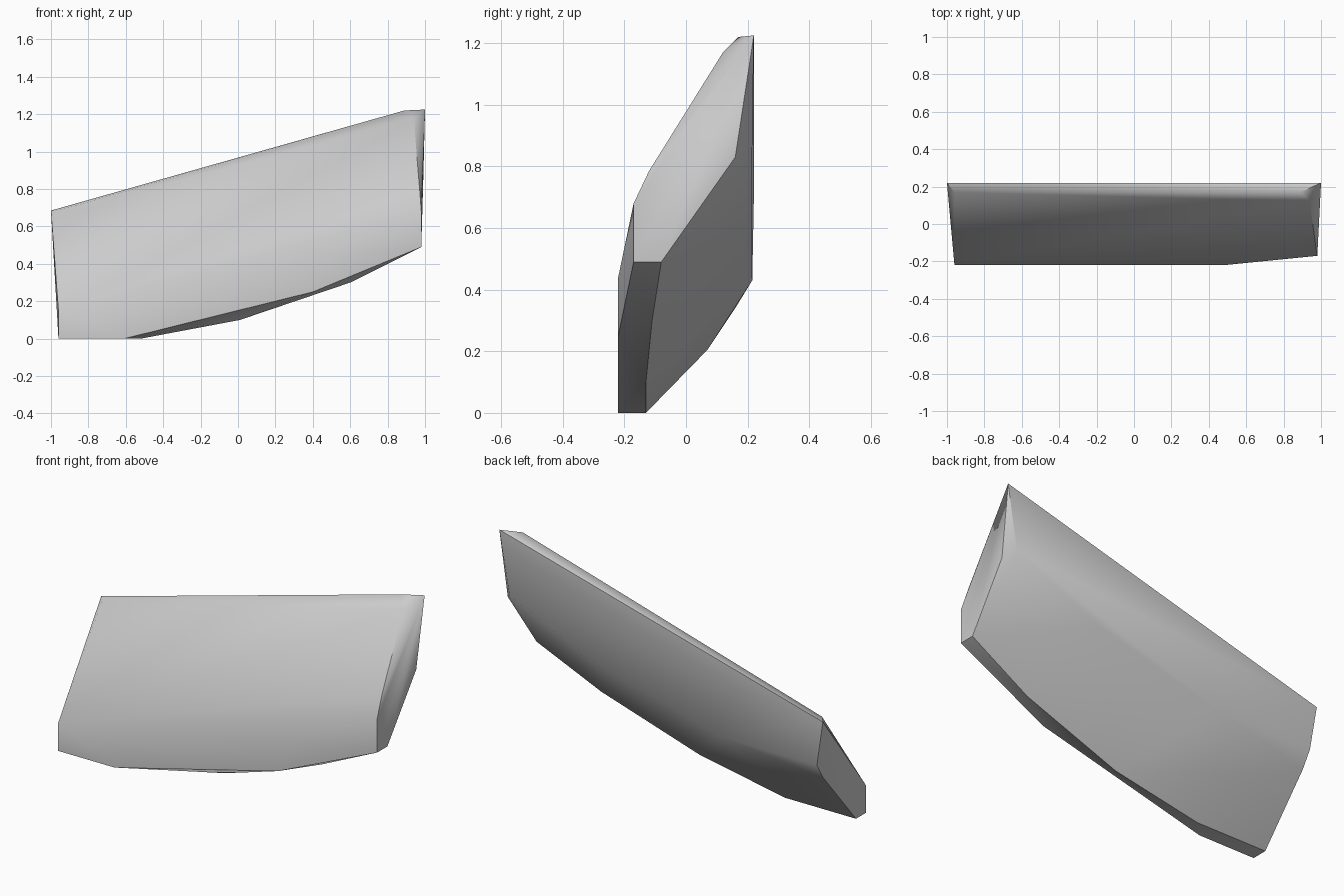
import bpy
import bmesh
import math

# Remove the default cube only
cube = bpy.data.objects.get("Cube")
if cube:
    bpy.data.objects.remove(cube, do_unlink=True)


def make_material(name, color):
    material = bpy.data.materials.new(name)
    material.use_nodes = True
    material.diffuse_color = color
    material.node_tree.nodes["Principled BSDF"].inputs["Base Color"].default_value = color
    return material


def edge_in_plane(y, outline):
    """Place an (x, z) outline on the plane at depth y."""
    return [(x, y, z) for x, z in outline]


# Upright band along the foot of the front
front_band = edge_in_plane(-.22, [(-.96, 0), (-.61, 0), (.4, .25), (.48, .44), (-.96, .15)])

# Long keel edge rising toward the tall end
keel_edge = edge_in_plane(-.13, [(-.96, 0), (-.52, 0), (.01, .1)])
keel_edge += [(.6, -.11, .3), (.98, -.08, .49)]

# Flat upright back
back_panel = edge_in_plane(.215, [(-.96, .43), (-.37, .43), (.4, .63), (.94, .87)])

# Chamfered top rim
top_rim = edge_in_plane(.22, [(-1, .685), (1, 1.225)])
top_rim += edge_in_plane(.17, [(-.96, .685), (.89, 1.22)])

# Tall end face with its bevelled front corner
tall_end = edge_in_plane(-.17, [(.98, .49), (.98, .68)])
tall_end += [(.972, -.12, .785), (.94, .12, 1.17), (.99, .16, .83)]

# Rounding where the underside meets the back
under_curve = [(-.96, .16, .34), (-.55, .07, .205)]

# Wrap the edges in one closed faceted slab
bm = bmesh.new()
for part in (front_band, keel_edge, back_panel, top_rim, tall_end, under_curve):
    for point in part:
        bm.verts.new(point)
hull = bmesh.ops.convex_hull(bm, input=bm.verts[:])
unused = {v for v in hull["geom_interior"] + hull["geom_unused"]
          if isinstance(v, bmesh.types.BMVert)}
bmesh.ops.delete(bm, geom=list(unused), context="VERTS")
bmesh.ops.dissolve_limit(bm, angle_limit=math.radians(.5), verts=bm.verts[:], edges=bm.edges[:])
bmesh.ops.recalc_face_normals(bm, faces=bm.faces[:])

mesh = bpy.data.meshes.new("faceted_slab")
bm.to_mesh(mesh)
bm.free()
mesh.materials.append(make_material("light_grey", (.6, .6, .6, 1)))

slab = bpy.data.objects.new("faceted_slab", mesh)
bpy.context.collection.objects.link(slab)

# Soft shading over shallow facets, crisp outer edges
bpy.ops.object.select_all(action="DESELECT")
slab.select_set(True)
bpy.context.view_layer.objects.active = slab
bpy.ops.object.shade_smooth_by_angle(angle=math.radians(40))
